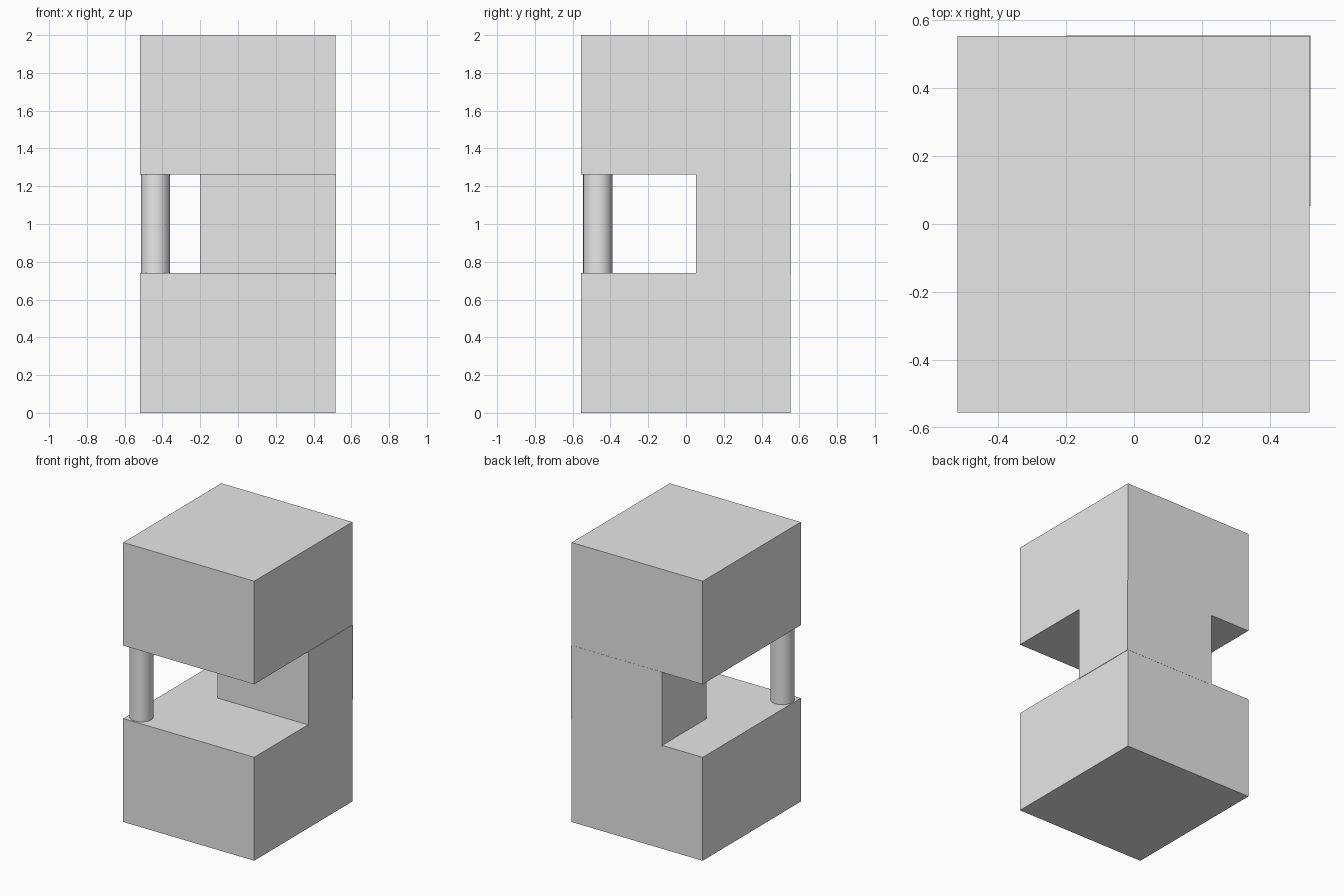
import bpy

if "Cube" in bpy.data.objects:
    bpy.data.objects.remove(bpy.data.objects["Cube"], do_unlink=True)

grey = bpy.data.materials.new("light_grey")
grey.use_nodes = True
grey.diffuse_color = (0.8, 0.8, 0.8, 1)
grey.node_tree.nodes["Principled BSDF"].inputs["Base Color"].default_value = (0.8, 0.8, 0.8, 1)


def box(name, low, high):
    """Box spanning two opposite corners."""
    center = [(a + b) / 2 for a, b in zip(low, high)]
    bpy.ops.mesh.primitive_cube_add(size=1, location=center)
    obj = bpy.context.object
    obj.name = name
    obj.scale = [b - a for a, b in zip(low, high)]
    bpy.ops.object.transform_apply(location=False, rotation=False, scale=True)
    obj.data.materials.append(grey)
    return obj


GAP_LOW, GAP_HIGH = 0.74, 1.262

# Two heavy blocks, one above the other
box("lower_block", (-0.52, -0.555, 0), (0.517, 0.554, GAP_LOW))
box("upper_block", (-0.52, -0.555, GAP_HIGH), (0.517, 0.554, 2))

# Solid core at the back corner, standing very slightly proud
box("corner_core", (-0.2, 0.053, GAP_LOW - 0.008), (0.52, 0.555, GAP_HIGH + 0.002))

# Round column at the opposite corner
bpy.ops.mesh.primitive_cylinder_add(
    vertices=48, radius=0.077, depth=GAP_HIGH - GAP_LOW,
    location=(-0.437, -0.467, (GAP_LOW + GAP_HIGH) / 2))
column = bpy.context.object
column.name = "round_column"
column.data.materials.append(grey)
bpy.ops.object.shade_smooth_by_angle()
